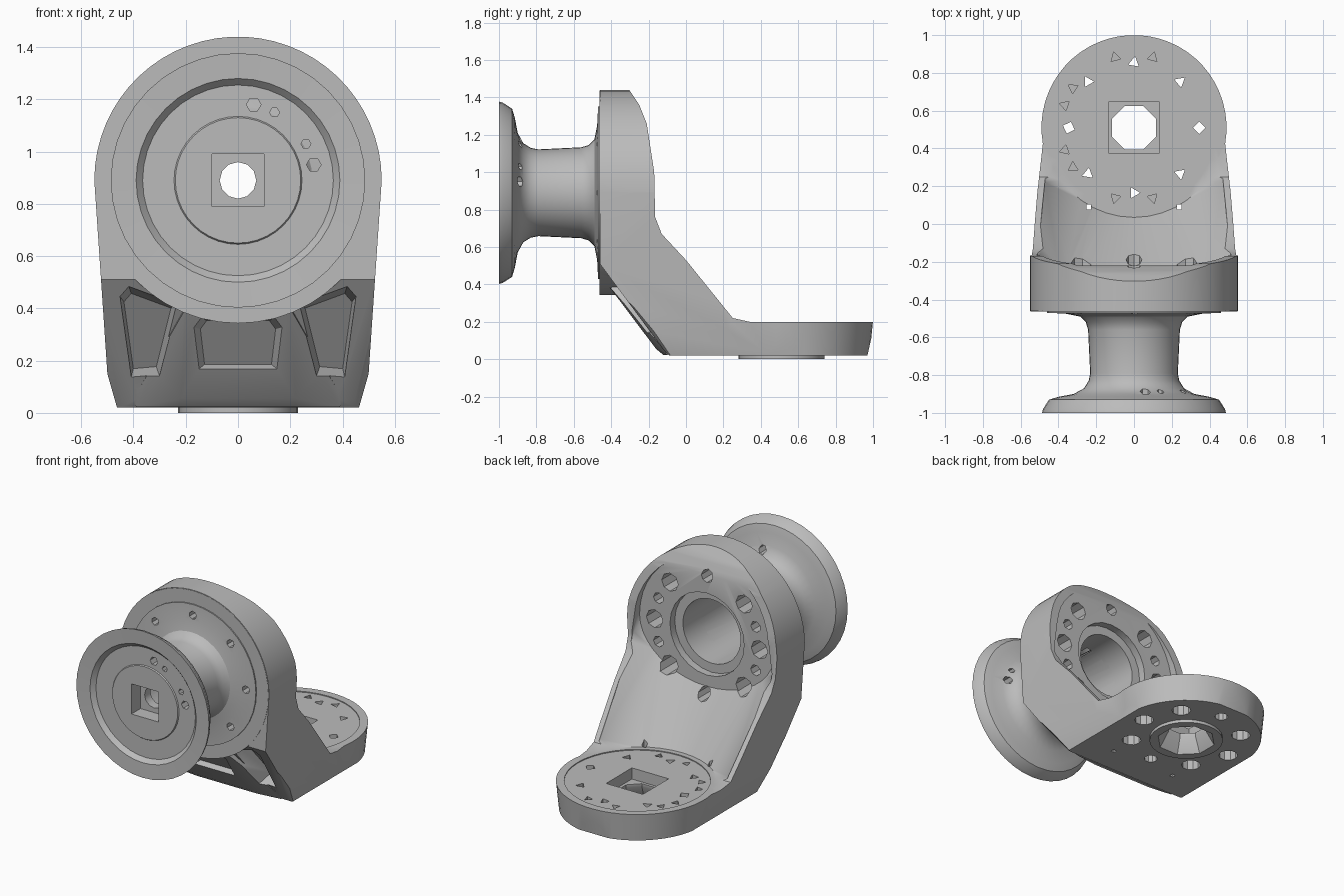
import bpy, bmesh
from math import sin, cos, pi, radians

if "Cube" in bpy.data.objects:
    bpy.data.objects.remove(bpy.data.objects["Cube"], do_unlink=True)

grey = bpy.data.materials.new("machined_grey")
grey.use_nodes = True
grey.diffuse_color = (0.5, 0.5, 0.5, 1)
grey.node_tree.nodes["Principled BSDF"].inputs["Base Color"].default_value = (0.5, 0.5, 0.5, 1)

AXIS_Z = 0.89   # height of the spool axis
BASE_Y = 0.51   # centre of the round foot


def finish(name, bm):
    bmesh.ops.recalc_face_normals(bm, faces=bm.faces)
    mesh = bpy.data.meshes.new(name)
    bm.to_mesh(mesh)
    bm.free()
    ob = bpy.data.objects.new(name, mesh)
    bpy.context.collection.objects.link(ob)
    mesh.materials.append(grey)
    return ob


def place(axis, u, v, w):
    return {"x": (w, u, v), "y": (u, w, v), "z": (u, v, w)}[axis]


def loft(name, rings):
    """Closed solid through rings with equal point counts."""
    bm = bmesh.new()
    loops = [[bm.verts.new(p) for p in ring] for ring in rings]
    n = len(loops[0])
    for a, b in zip(loops, loops[1:]):
        for i in range(n):
            j = (i + 1) % n
            bm.faces.new((a[i], a[j], b[j], b[i]))
    bm.faces.new(loops[0])
    bm.faces.new(loops[-1])
    return finish(name, bm)


def hull(name, points):
    bm = bmesh.new()
    for p in points:
        bm.verts.new(p)
    bmesh.ops.convex_hull(bm, input=bm.verts)
    bmesh.ops.delete(bm, geom=[v for v in bm.verts if not v.link_faces], context="VERTS")
    return finish(name, bm)


def prism(name, axis, outline, a, b):
    return loft(name, [[place(axis, u, v, w) for u, v in outline] for w in (a, b)])


def arc(cu, cv, r, start=0, sweep=360, n=32):
    steps = n if sweep == 360 else n - 1
    angles = [radians(start + sweep * i / steps) for i in range(n)]
    return [(cu + r * cos(t), cv + r * sin(t)) for t in angles]


def square(cu, cv, h):
    return [(cu - h, cv - h), (cu + h, cv - h), (cu + h, cv + h), (cu - h, cv + h)]


def combine(target, other, op="DIFFERENCE", keep=False):
    mod = target.modifiers.new("combine", "BOOLEAN")
    mod.operation, mod.solver, mod.object = op, "EXACT", other
    graph = bpy.context.evaluated_depsgraph_get()
    mesh = bpy.data.meshes.new_from_object(target.evaluated_get(graph))
    target.modifiers.clear()
    target.data = mesh
    if not keep:
        bpy.data.objects.remove(other, do_unlink=True)


def drill(target, axis, outline, a, b):
    combine(target, prism("cutter", axis, outline, a, b))


def revolve(name, profile, n=40):
    """Turn (radius, y) points about the spool axis."""
    rings = [[(u, y, v) for u, v in arc(0, AXIS_Z, r, n=n)] for r, y in profile]
    return loft(name, rings)


# Bracket: side profile trimmed by its front and top outlines
side = [(-0.46, 0.51), (-0.12, 0.05), (-0.09, 0.02), (0.97, 0.02), (1.01, 0.2), (0.34, 0.2),
        (0.25, 0.22), (0.0, 0.53), (-0.13, 0.67), (-0.165, 0.76), (-0.17, 1.0), (-0.21, 1.26),
        (-0.25, 1.36), (-0.31, 1.45), (-0.46, 1.45)]
bracket = prism("bracket", "x", side, -0.6, 0.6)

# Bulging middle of the sloped front
bulge = [(s * x, y, z) for s in (-1, 1) for x, y, z in (
    (0.2, -0.42, 0.4), (0.2, -0.3, 0.42), (0.22, -0.16, 0.055), (0.22, -0.12, 0.022),
    (0.4, -0.12, 0.055), (0.39, -0.1, 0.022), (0.38, 0.0, 0.1))]
combine(bracket, hull("front_bulge", bulge), "UNION")

# Rounded lower front corners
for s in (-1, 1):
    combine(bracket, loft("corner", [
        [(s * 0.28, -0.17, -0.02), (s * 0.52, -0.01, -0.02), (s * 0.6, -0.26, -0.02)],
        [(s * 0.46, -0.36, 0.3), (s * 0.52, -0.29, 0.3), (s * 0.6, -0.4, 0.3)]]))

front = arc(0, AXIS_Z, 0.55, 0, 180, 32) + [(-0.5, 0.15), (-0.46, 0.01), (0.46, 0.01), (0.5, 0.15)]
combine(bracket, prism("front_outline", "y", front, -0.6, 1.1), "INTERSECT")

plan = [(-0.56, -0.6), (0.56, -0.6), (0.55, -0.17)] + arc(0, BASE_Y, 0.49, -10, 200, 32) + [(-0.55, -0.17)]


def plan_ring(z, s):
    return [(u * s, BASE_Y + (v - BASE_Y) * s, z) for u, v in plan]


combine(bracket, loft("plan_outline", [plan_ring(0, 0.96), plan_ring(0.2, 1), plan_ring(1.6, 1)]), "INTERSECT")


# Pockets between the ribs under the round plate
def pocket(corners, depth):
    cx = sum(x for x, z in corners) / len(corners)
    cz = sum(z for x, z in corners) / len(corners)
    rings = []
    for d, s in ((-0.1, 1.1), (depth, 0.8)):
        pts = [(cx + (x - cx) * s, cz + (z - cz) * s) for x, z in corners]
        rings.append([(x, -0.12 - (z - 0.05) * 0.74 + d, z) for x, z in pts])
    combine(bracket, loft("pocket", rings))


for s in (-1, 1):
    pocket([(s * 0.30, 0.14), (s * 0.41, 0.13), (s * 0.455, 0.45), (s * 0.42, 0.49), (s * 0.23, 0.42)], 0.12)
pocket([(-0.16, 0.16), (0.16, 0.16), (0.18, 0.33), (0.15, 0.37), (-0.15, 0.37), (-0.18, 0.33)], 0.01)
combine(bracket, prism("round_plate", "y", arc(0, AXIS_Z, 0.547, n=48), -0.462, -0.34), "UNION")

# Hollow between the upright face and the foot, as a hull of two discs
upper = [(u, y, AXIS_Z + v * (1 if v > 0 else 0.7))
         for u, v in arc(0, 0, 0.495, n=40) for y in (-0.22, 0.3)]
lower = [(u, v, 0.2) for u, v in arc(0, BASE_Y, 0.475, n=40)]
shoulders = [(s * x, y, z) for s in (-1, 1) for x, y, z in ((0.515, -0.19, 0.78), (0.47, 0.22, 0.235))]
combine(bracket, hull("hollow", upper + lower + shoulders))
drill(bracket, "z", arc(0, BASE_Y, 0.44, n=40), 0.194, 0.215)

# Foot: collar below, square socket above, tapered bore
combine(bracket, prism("foot_collar", "z", arc(0, BASE_Y, 0.23), 0, 0.05), "UNION")
drill(bracket, "z", square(0, BASE_Y, 0.135), 0.12, 0.3)
combine(bracket, loft("foot_bore", [[(u, v, z) for u, v in arc(0, BASE_Y, r, 22.5, n=8)]
                                    for z, r in ((-0.01, 0.19), (0.1, 0.125), (0.15, 0.125))]))

# Bolt holes: wide pockets with narrow through holes, for both round faces
for i in range(8):
    t = i * pi / 4
    c, s = cos(t), sin(t)
    wide = 0.042 if i in (2, 6) else 0.06
    x, y, z = 0.345 * c, BASE_Y + 0.345 * s, AXIS_Z + 0.385 * s
    drill(bracket, "z", arc(x, y, wide, n=10), -0.05, 0.13)
    drill(bracket, "z", arc(x, y, 0.033, i * 40, n=3 if i % 4 else 4), 0.1, 0.3)
    drill(bracket, "y", arc(0.385 * c, z, wide, n=8), -0.4, 0.1)
for a in (22, -22, 158, 202):
    t = radians(a)
    drill(bracket, "y", arc(0.385 * cos(t), AXIS_Z + 0.385 * sin(t), 0.036, n=7), -0.4, 0.1)
for a in (75, 105, 255, 285, 147, 162, 198, 213):
    t = radians(a)
    drill(bracket, "z", arc(0.385 * cos(t), BASE_Y + 0.385 * sin(t), 0.03, a, n=3), 0.15, 0.3)
for sx in (-1, 1):
    drill(bracket, "z", arc(sx * 0.24, 0.09, 0.018, 45, n=4), -0.05, 0.4)

# Spool: dished front flange, waist and mounting flange
spool = revolve("spool", [
    (0.02, -0.975), (0.24, -0.975), (0.245, -0.968), (0.365, -0.968), (0.39, -0.995), (0.487, -1.0),
    (0.482, -0.98), (0.45, -0.93), (0.40, -0.915), (0.32, -0.9), (0.265, -0.87), (0.24, -0.83),
    (0.232, -0.79), (0.243, -0.56), (0.255, -0.52), (0.285, -0.49), (0.36, -0.475),
    (0.46, -0.47), (0.46, -0.44), (0.02, -0.44)])

# Shared bore, with a counterbore at the back
bore = prism("bore", "y", arc(0, AXIS_Z, 0.212), -0.82, 0.1)
combine(spool, bore, keep=True)
combine(bracket, bore)
drill(bracket, "y", arc(0, AXIS_Z, 0.272, n=24), -0.27, 0.1)
drill(spool, "y", square(0, AXIS_Z, 0.1), -1.1, -0.88)
drill(spool, "y", arc(0, AXIS_Z, 0.07, n=12), -1.1, -0.7)

# Small screw holes in both spool flanges
for x, z, r in ((0.06, 1.18, 0.028), (0.14, 1.15, 0.019), (0.26, 1.03, 0.019), (0.29, 0.95, 0.028)):
    drill(spool, "y", arc(x, z, r, n=6), -1.1, -0.85)
for i in range(8):
    t = i * pi / 4
    outline = arc(0.39 * cos(t), AXIS_Z + 0.39 * sin(t), 0.026, n=7)
    drill(spool, "y", outline, -0.6, -0.42)
    drill(bracket, "y", outline, -0.6, -0.35)

# Smooth shading with crisp edges
bpy.ops.object.select_all(action="DESELECT")
for ob in (bracket, spool):
    ob.select_set(True)
    bpy.context.view_layer.objects.active = ob
bpy.ops.object.shade_smooth_by_angle(angle=radians(30))
